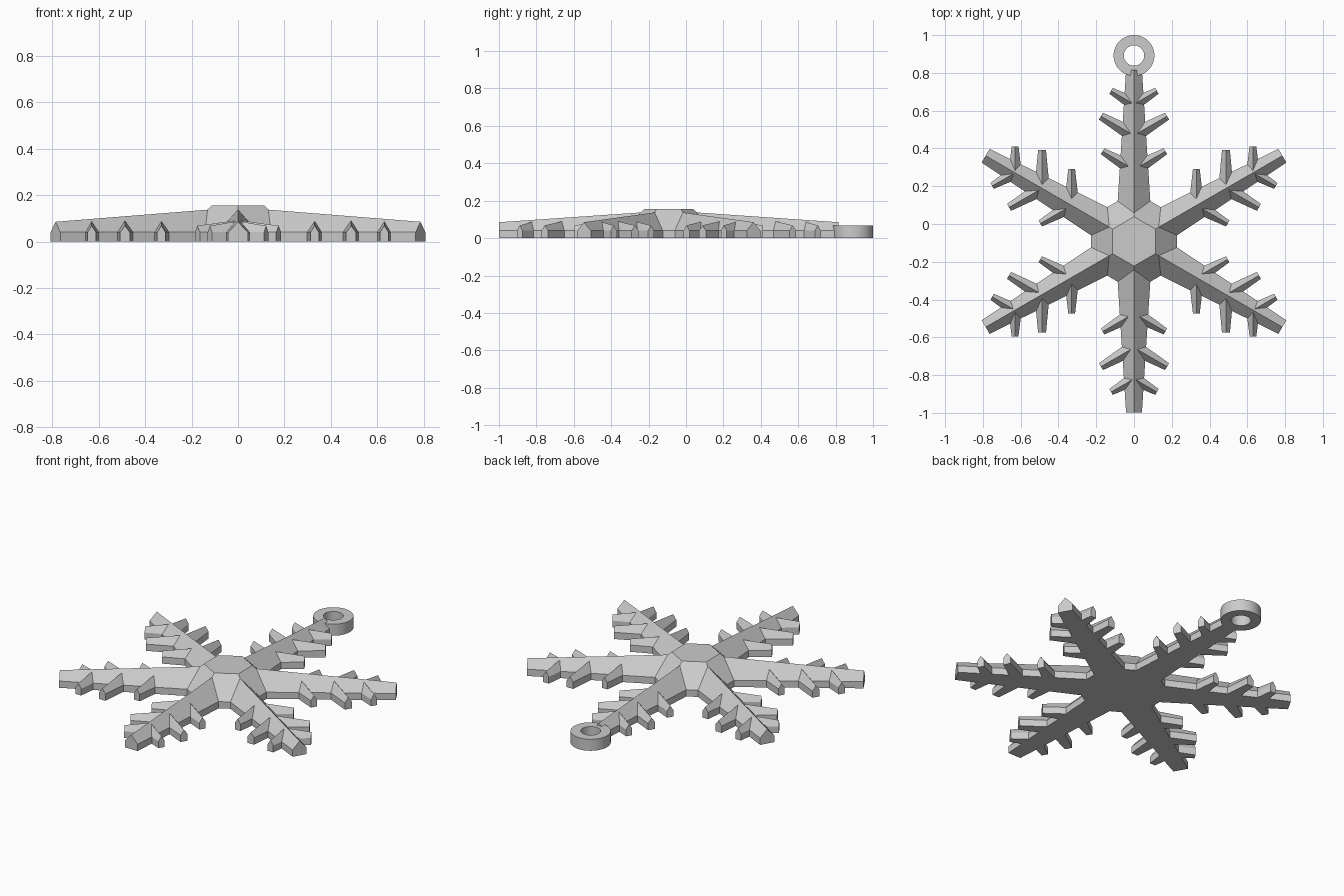
import bpy, bmesh, math
from mathutils import Matrix

if "Cube" in bpy.data.objects:
    bpy.data.objects.remove(bpy.data.objects["Cube"])

CENTRE = Matrix.Translation((0, -0.092, 0))
EAVE = 0.04          # height of the vertical side walls

grey = bpy.data.materials.new("light_grey")
grey.diffuse_color = (0.6, 0.6, 0.6, 1)
grey.use_nodes = True
grey.node_tree.nodes["Principled BSDF"].inputs["Base Color"].default_value = grey.diffuse_color


def finish(name, bm, matrix=Matrix()):
    """Turn a bmesh into a flat-shaded grey object."""
    bmesh.ops.transform(bm, matrix=matrix, verts=bm.verts)
    bmesh.ops.recalc_face_normals(bm, faces=bm.faces)
    mesh = bpy.data.meshes.new(name)
    bm.to_mesh(mesh)
    bm.free()
    mesh.materials.append(grey)
    obj = bpy.data.objects.new(name, mesh)
    bpy.context.scene.collection.objects.link(obj)
    return obj


def loft(name, rings, matrix):
    """Closed solid through matching cross-sections."""
    bm = bmesh.new()
    loops = [[bm.verts.new(p) for p in ring] for ring in rings]
    n = len(loops[0])
    for a, b in zip(loops, loops[1:]):
        for i in range(n):
            bm.faces.new((a[i], a[(i + 1) % n], b[(i + 1) % n], b[i]))
    bm.faces.new(loops[0])
    bm.faces.new(loops[-1])
    return finish(name, bm, matrix)


def gabled_bar(name, length, width0, width1, ridge0, ridge1, matrix):
    """Tapered bar along +x with a roof-shaped cross-section."""
    def section(x, w, h):
        return [(x, -w, 0), (x, w, 0), (x, w, EAVE), (x, 0, h), (x, -w, EAVE)]
    return loft(name, [section(0, width0, ridge0),
                       section(length, width1, ridge1)], matrix)


def hexagon(apothem, z):
    r = apothem / math.cos(math.pi / 6)
    return [(r * math.cos(math.radians(30 + 60 * k)),
             r * math.sin(math.radians(30 + 60 * k)), z) for k in range(6)]


# Bevelled hexagonal hub
body = loft("snowflake_body", [hexagon(0.228, 0), hexagon(0.228, EAVE),
                               hexagon(0.113, 0.155)], CENTRE)

# Six arms, each with three mirrored pairs of branches
# (distance along arm, length, base half width, tip half width, base ridge)
branches = [(0.381, 0.192, 0.040, 0.018, 0.092),
            (0.562, 0.202, 0.040, 0.021, 0.092),
            (0.727, 0.140, 0.035, 0.018, 0.088)]
parts = []
for k in range(6):
    turn = CENTRE @ Matrix.Rotation(math.radians(30 + 60 * k), 4, 'Z')
    parts.append(gabled_bar("arm", 0.907, 0.100, 0.042, 0.1475, 0.085, turn))
    for dist, length, w0, w1, ridge in branches:
        for side in (-1, 1):
            place = (turn @ Matrix.Translation((dist, 0, 0))
                     @ Matrix.Rotation(side * math.pi / 3, 4, 'Z'))
            parts.append(gabled_bar("branch", length, w0, w1, ridge, 0.068, place))

# Fuse arms and branches into the hub
helpers = bpy.data.collections.new("body_parts")
bpy.context.scene.collection.children.link(helpers)
for part in parts:
    bpy.context.scene.collection.objects.unlink(part)
    helpers.objects.link(part)
union = body.modifiers.new("fuse", 'BOOLEAN')
union.operation = 'UNION'
union.operand_type = 'COLLECTION'
union.collection = helpers
union.solver = 'EXACT'
union.use_self = True
bpy.context.view_layer.update()
fused = bpy.data.meshes.new_from_object(
    body.evaluated_get(bpy.context.evaluated_depsgraph_get()))
body.modifiers.clear()
body.data = fused
for part in parts:
    bpy.data.objects.remove(part)
bpy.data.collections.remove(helpers)

# Hanging ring at the end of the back arm
SEG = 48
profile = [(0.054, 0), (0.108, 0), (0.108, 0.068), (0.054, 0.068)]
bm = bmesh.new()
loops = [[bm.verts.new((r * math.cos(a), r * math.sin(a), z)) for r, z in profile]
         for a in (2 * math.pi * i / SEG for i in range(SEG))]
for i in range(SEG):
    a, b = loops[i], loops[(i + 1) % SEG]
    for j in range(4):
        bm.faces.new((a[j], a[(j + 1) % 4], b[(j + 1) % 4], b[j]))
ring = finish("hanging_ring", bm, Matrix.Translation((0, 0.892, 0)))
bpy.context.view_layer.objects.active = ring
ring.select_set(True)
bpy.ops.object.shade_smooth_by_angle(angle=math.radians(30))
